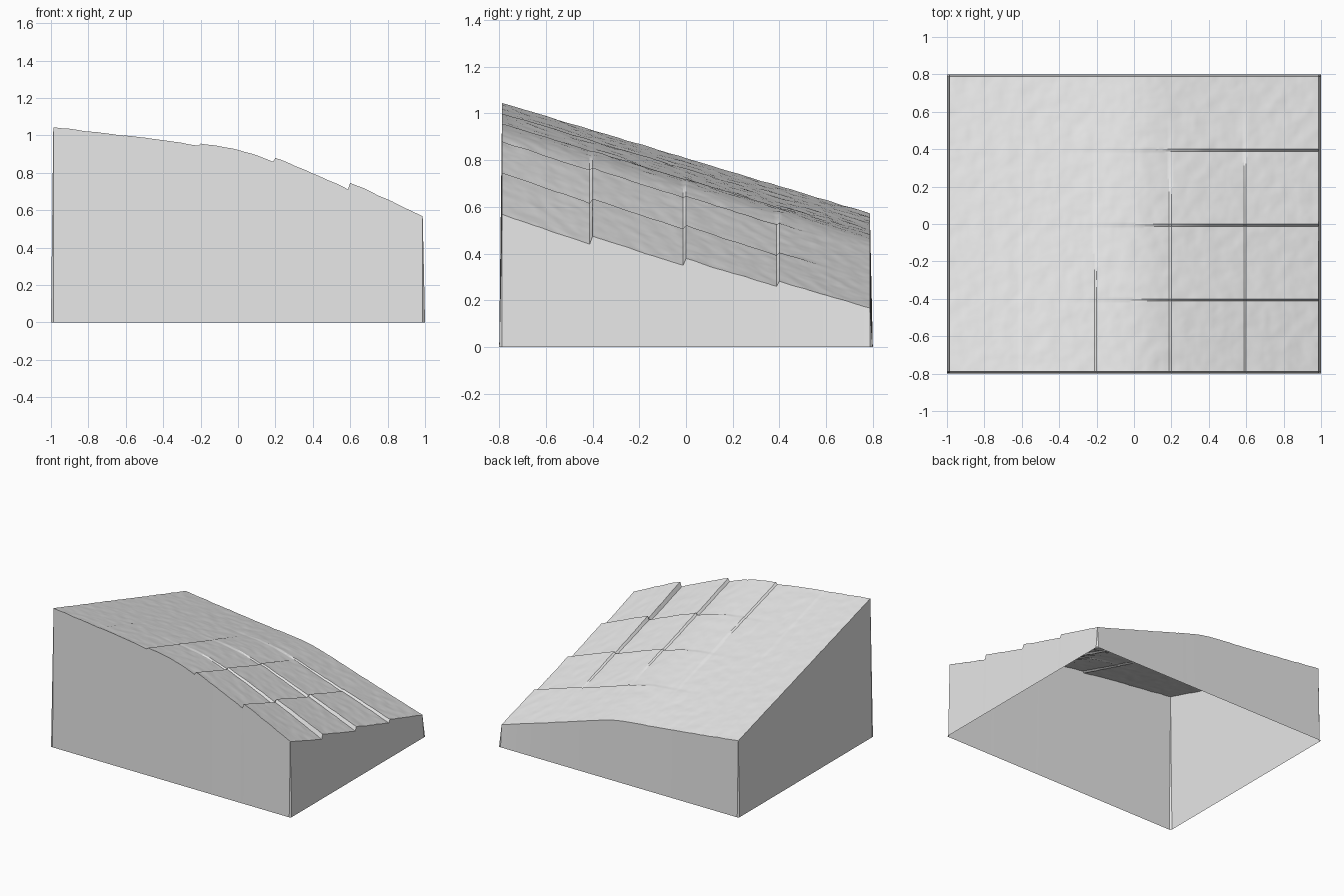
import bpy
import bmesh
import math
from mathutils import Vector, noise

CELL = 0.0125          # grid spacing
TILE = 32              # cells per terrace tile
NX, NY = 160, 128      # cells across and deep

cube = bpy.data.objects.get("Cube")
if cube:
    bpy.data.objects.remove(cube, do_unlink=True)


def ramp(value, low, high):
    return min(1.0, max(0.0, (value - low) / (high - low)))


def step_x(x, y):
    """Height of the ledges running front to back."""
    return 0.05 * ramp(x, -0.8, 0.8) ** 1.3 * ramp(-y, -0.6, 0.8)


def step_y(x, y):
    """Height of the ledges running side to side."""
    return (0.0325 - 0.0175 * y) * ramp(x, -0.5, 1) ** 1.5


def height(i, j):
    x, y = i * CELL - 1, j * CELL - 0.8
    # Gentle slope that bends to a steeper one
    bend = 0.05 * math.log(1 + math.exp((x - 0.05) / 0.05))
    ridge = 0.93 - 0.12 * x - 0.23 * bend
    fall = 0.3 - 0.05 * ramp(x, -0.5, 1) ** 1.5
    z = ridge - step_y(x, -0.8) / 2 - fall * (y + 0.8)
    # Saw-tooth tilt inside every tile leaves a ledge at its border
    z -= step_x(x, y) * ((i % TILE) / TILE - 0.5)
    z -= step_y(x, y) * ((j % TILE) / TILE - 0.5)
    # Fine ground roughness
    z += 0.003 * noise.noise(Vector((x * 14, y * 14, 0)))
    z += 0.001 * noise.noise(Vector((x * 35, y * 35, 5)))
    return z


# Ground sheet whose outermost row drops to the floor as a skirt
bm = bmesh.new()
bmesh.ops.create_grid(bm, x_segments=NX, y_segments=NY, size=1)
for v in bm.verts:
    i = round((v.co.x + 1) / 2 * NX)
    j = round((v.co.y + 1) / 2 * NY)
    border = i in (0, NX) or j in (0, NY)
    v.co = (i * CELL - 1, j * CELL - 0.8, 0 if border else height(i, j))

mesh = bpy.data.meshes.new("terraced_ground")
bm.to_mesh(mesh)
bm.free()
ground = bpy.data.objects.new("terraced_ground", mesh)
bpy.context.collection.objects.link(ground)

# Plain grey material
grey = bpy.data.materials.new("light_grey")
grey.use_nodes = True
colour = (0.8, 0.8, 0.8, 1)
grey.diffuse_color = colour
grey.node_tree.nodes["Principled BSDF"].inputs["Base Color"].default_value = colour
mesh.materials.append(grey)

# Smooth ground with crisp ledges and skirt
bpy.ops.object.select_all(action="DESELECT")
ground.select_set(True)
bpy.context.view_layer.objects.active = ground
bpy.ops.object.shade_smooth_by_angle(angle=math.radians(30))
